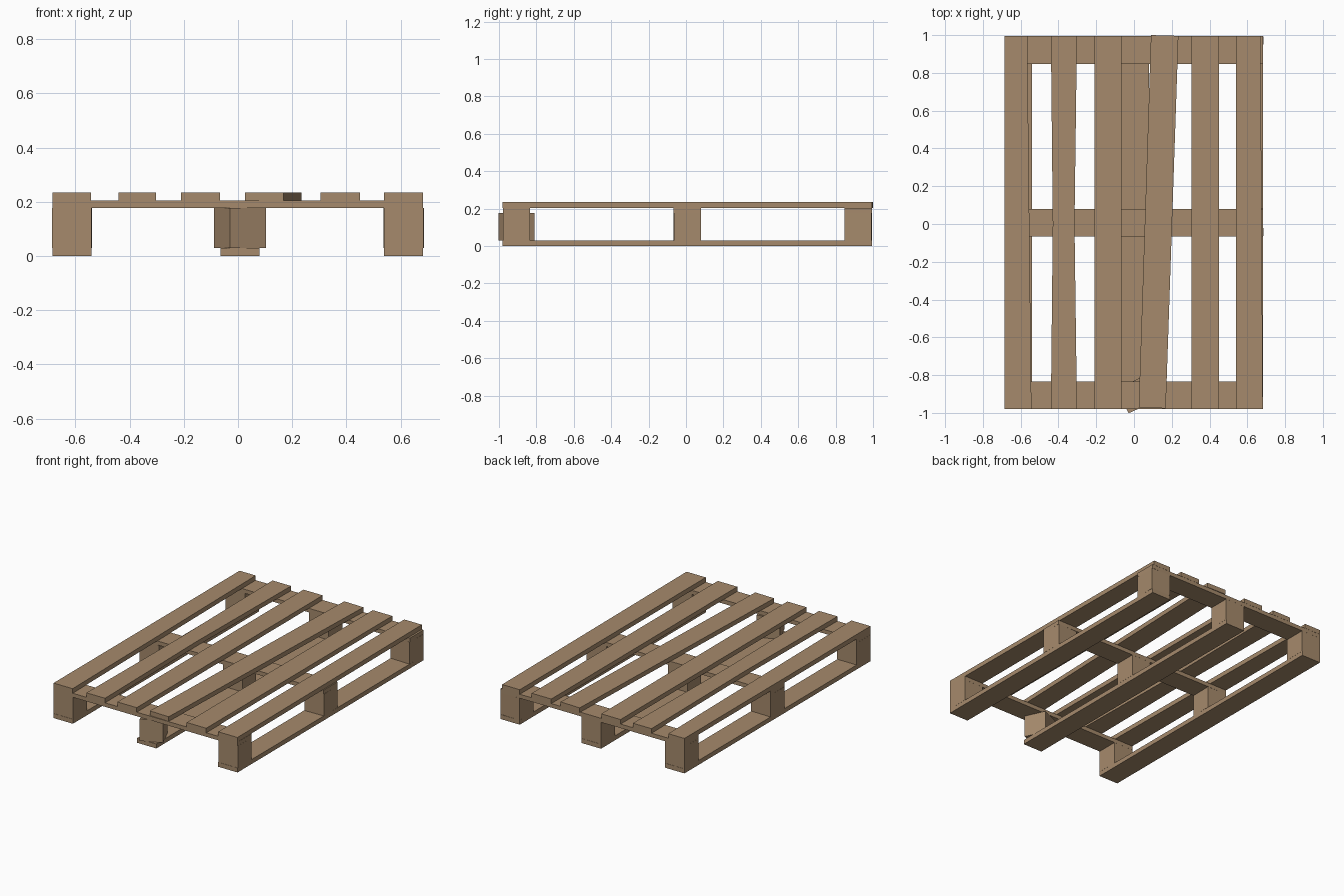
import bpy, bmesh
from math import radians, sin, cos

if "Cube" in bpy.data.objects:
    bpy.data.objects.remove(bpy.data.objects["Cube"])

wood = bpy.data.materials.new("wood")
wood.diffuse_color = (0.38, 0.255, 0.15, 1)
wood.use_nodes = True
wood.node_tree.nodes["Principled BSDF"].inputs["Base Color"].default_value = wood.diffuse_color


def plank(name, outline, z0, z1):
    """Flat board: an outline in plan, extruded from z0 to z1."""
    bm = bmesh.new()
    face = bm.faces.new([bm.verts.new((x, y, z0)) for x, y in outline])
    top = bmesh.ops.extrude_face_region(bm, geom=[face])["geom"]
    bmesh.ops.translate(bm, vec=(0, 0, z1 - z0),
                        verts=[v for v in top if isinstance(v, bmesh.types.BMVert)])
    bmesh.ops.recalc_face_normals(bm, faces=bm.faces)
    mesh = bpy.data.meshes.new(name)
    bm.to_mesh(mesh)
    bm.free()
    mesh.materials.append(wood)
    bpy.context.collection.objects.link(bpy.data.objects.new(name, mesh))


def rect(x0, x1, y0, y1):
    return [(x0, y0), (x1, y0), (x1, y1), (x0, y1)]


def turned_square(cx, cy, w, degrees):
    a, h = radians(degrees), w / 2
    return [(cx + x * cos(a) - y * sin(a), cy + x * sin(a) + y * cos(a))
            for x, y in rect(-h, h, -h, h)]


Y0, Y1 = -0.98, 0.995
columns = {"left": -0.613, "middle": 0.007, "right": 0.611}
rows = {"front": -0.906, "centre": 0.007, "back": 0.921}

# Bottom runners, along the length
for side, x in columns.items():
    plank(f"bottom_runner_{side}", rect(x - 0.072, x + 0.072, Y0, Y1), 0, 0.03)

# Spacer blocks; the front middle one is knocked askew
turns = {("front", "middle"): 24.5, ("centre", "right"): 1.5,
         ("back", "right"): -1.5, ("centre", "left"): -1}
for row, y in rows.items():
    for side, x in columns.items():
        plank(f"block_{row}_{side}",
              turned_square(x, y, 0.145, turns.get((row, side), 0)), 0.03, 0.177)

# Cross stringers
for row, y in rows.items():
    plank(f"stringer_{row}", rect(-0.685, 0.683, y - 0.073, y + 0.073), 0.177, 0.204)

# Deck boards: some slightly tapered or pinched, the fourth one skewed
deck = [
    [(-0.685, Y0), (-0.543, Y0), (-0.565, Y1), (-0.685, Y1)],
    [(-0.44, Y0), (-0.302, Y0), (-0.315, 0), (-0.302, Y1), (-0.44, Y1), (-0.43, 0)],
    rect(-0.21, -0.067, Y0, Y1),
    [(0.025, -0.972), (0.168, -0.976), (0.235, 0.996), (0.09, 1.0)],
    rect(0.305, 0.45, Y0, Y1),
    [(0.539, Y0), (0.682, Y0), (0.67, Y1), (0.539, Y1)],
]
for i, outline in enumerate(deck, 1):
    plank(f"deck_board_{i}", outline, 0.204, 0.235)
